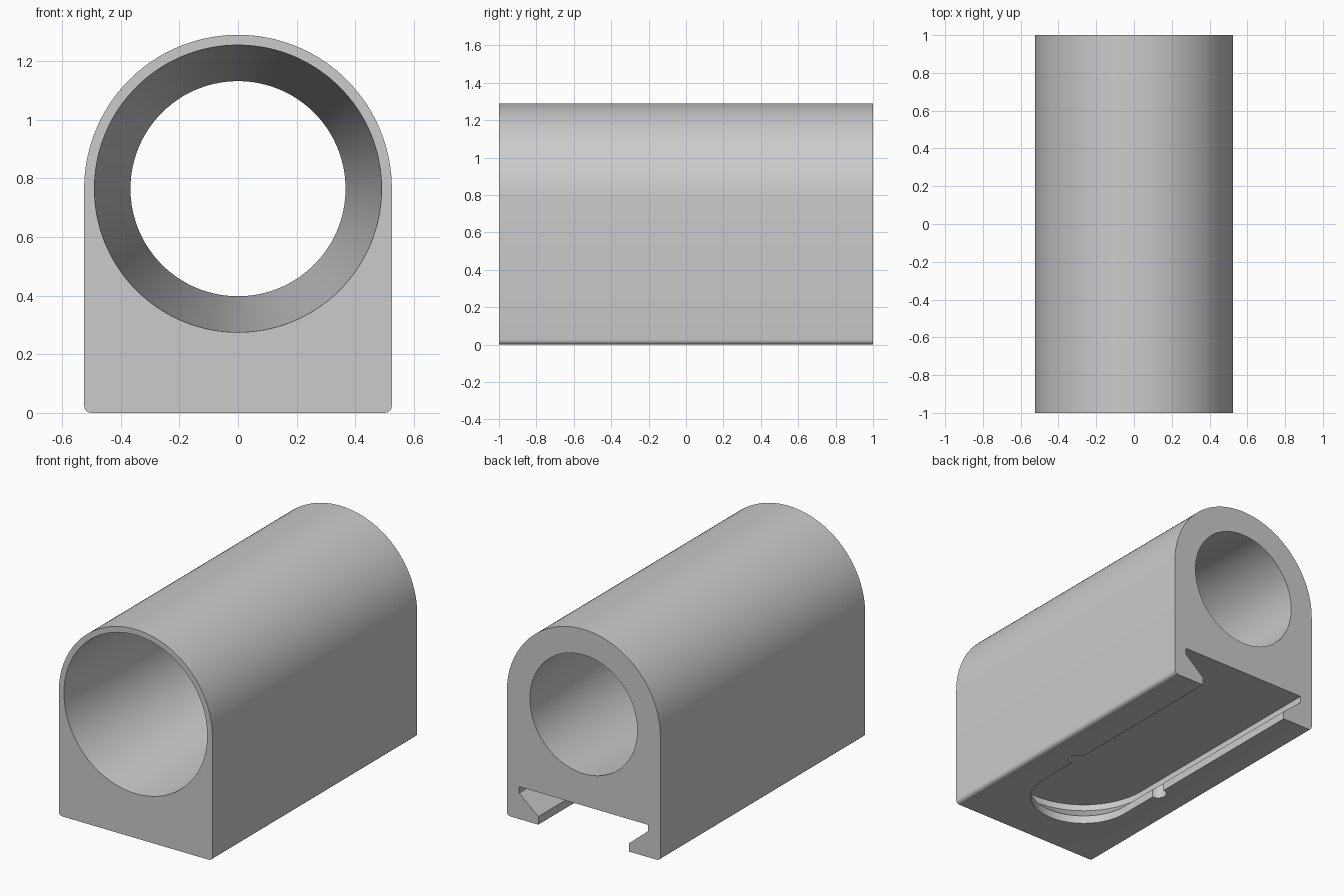
import bpy, bmesh
from math import sin, cos, pi, radians
from mathutils import Vector

cube = bpy.data.objects.get("Cube")
if cube:
    bpy.data.objects.remove(cube, do_unlink=True)

HALF_W = 0.525     # half width of the body
AXIS_Z = 0.765     # height of the bore axis
SLOT_END = -0.46   # centre of the slot's round end
LIP = 0.31         # half width between the slot lips

grey = bpy.data.materials.new("plain_grey")
grey.use_nodes = True
grey.diffuse_color = (0.6, 0.6, 0.6, 1)
grey.node_tree.nodes["Principled BSDF"].inputs["Base Color"].default_value = (0.6, 0.6, 0.6, 1)


def arc(cx, cy, r, start, end, steps):
    """Points on an arc, angles in degrees."""
    angles = [radians(start + (end - start) * i / steps) for i in range(steps + 1)]
    return [(cx + r * cos(a), cy + r * sin(a)) for a in angles]


def loft(name, rings):
    """Closed solid through rings with equal point counts."""
    bm = bmesh.new()
    loops = [[bm.verts.new(p) for p in ring] for ring in rings]
    n = len(loops[0])
    for a, b in zip(loops, loops[1:]):
        for i in range(n):
            j = (i + 1) % n
            bm.faces.new((a[i], a[j], b[j], b[i]))
    bm.faces.new(loops[0])
    bm.faces.new(loops[-1])
    bmesh.ops.recalc_face_normals(bm, faces=bm.faces)
    mesh = bpy.data.meshes.new(name)
    bm.to_mesh(mesh)
    bm.free()
    mesh.materials.append(grey)
    obj = bpy.data.objects.new(name, mesh)
    bpy.context.collection.objects.link(obj)
    return obj


def cut(target, cutter):
    """Subtract the cutter, then discard it."""
    cutter.hide_render = True
    mod = target.modifiers.new("cut", "BOOLEAN")
    mod.operation = "DIFFERENCE"
    mod.solver = "EXACT"
    mod.object = cutter
    bpy.context.view_layer.objects.active = target
    bpy.ops.object.modifier_apply(modifier=mod.name)
    bpy.data.objects.remove(cutter, do_unlink=True)


# Arched body with softened bottom corners
fillet = 0.025
outline = (arc(0, AXIS_Z, HALF_W, 0, 180, 72)
           + arc(fillet - HALF_W, fillet, fillet, 180, 270, 6)
           + arc(HALF_W - fillet, fillet, fillet, 270, 360, 6))
body = loft("arched_body", [[(x, y, z) for x, z in outline] for y in (-1, 1)])

# Tapered bore, wide at the front; the cutter overshoots both ends
bore_rings = []
for y in (-1.1, 1.1):
    r = 0.4285 - 0.0615 * y
    bore_rings.append([(x, y, z) for x, z in arc(0, AXIS_Z, r, 0, 357.5, 143)])
cut(body, loft("bore_cutter", bore_rings))

# Undercut slot, open at the back and round at its front end
slot_rings = []
for r, z in ((LIP, -0.1), (LIP, 0.05), (0.44, 0.16), (0.44, 0.2)):
    path = [(-r, 1.1)] + arc(0, SLOT_END, r, 180, 360, 48) + [(r, 1.1)]
    slot_rings.append([(x, y, z) for x, y in path])
cut(body, loft("slot_cutter", slot_rings))

# Small detent notch in each lip
for side in (-1, 1):
    ring = arc(side * LIP, -0.15, 0.05, 0, 345, 23)
    cut(body, loft("notch_cutter", [[(x, y, z) for x, y in ring] for z in (-0.1, 0.18)]))

# Smooth curves, crisp edges
bpy.ops.object.select_all(action="DESELECT")
body.select_set(True)
bpy.context.view_layer.objects.active = body
bpy.ops.object.shade_smooth_by_angle(angle=radians(30))
